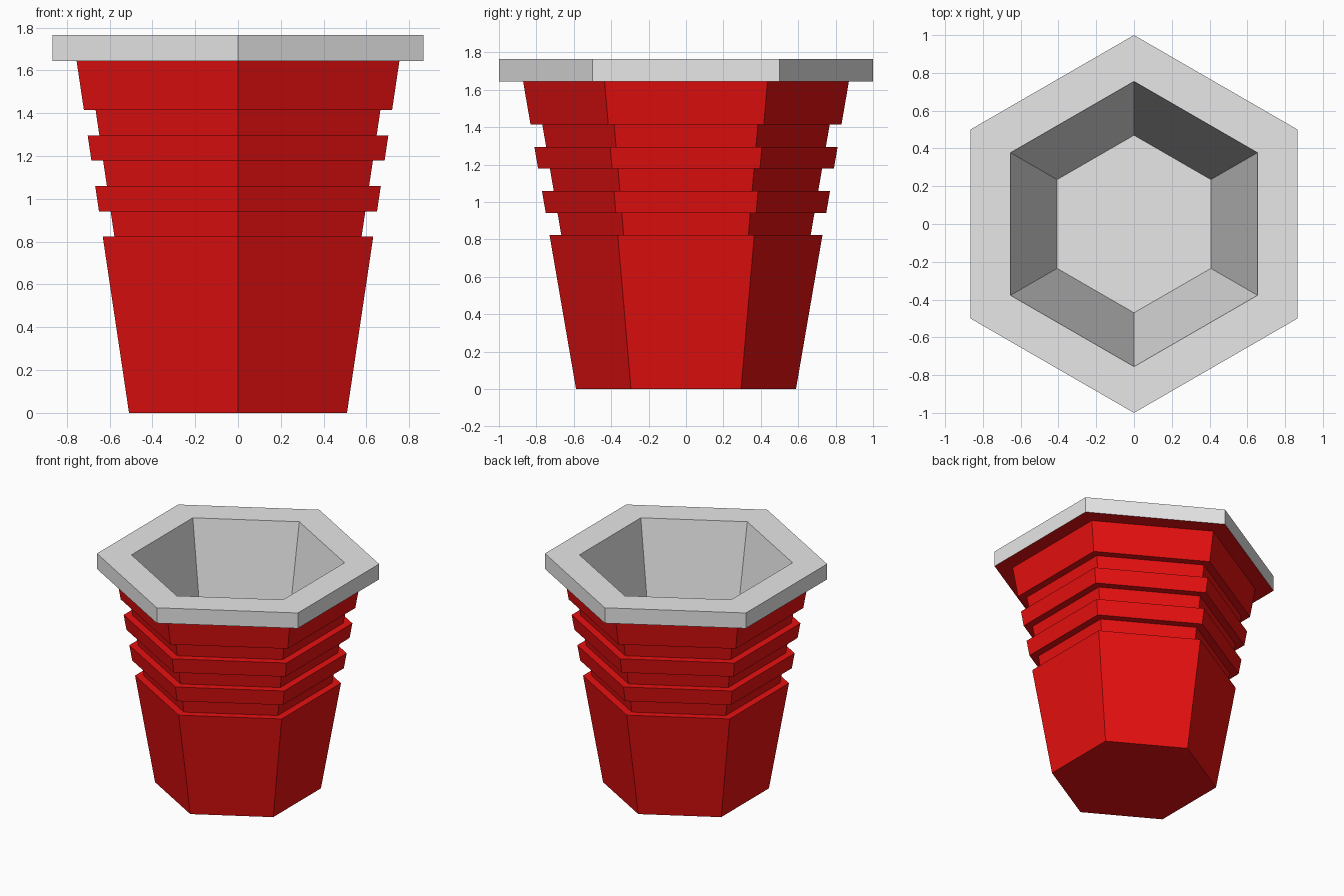
import bpy
import bmesh
from math import cos, sin, pi

if "Cube" in bpy.data.objects:
    bpy.data.objects.remove(bpy.data.objects["Cube"], do_unlink=True)

SIDES = 6
RIM_BOTTOM, RIM_TOP = 1.645, 1.765


def make_material(name, color):
    mat = bpy.data.materials.new(name)
    mat.use_nodes = True
    mat.diffuse_color = color
    mat.node_tree.nodes["Principled BSDF"].inputs["Base Color"].default_value = color
    return mat


def hex_loft(name, profile, mat, cap_start=False, cap_end=False):
    """Sweep a (radius, height) profile around a hexagon with corners on the y axis."""
    bm = bmesh.new()
    rings = []
    for r, z in profile:
        angles = [pi / 2 + 2 * pi * i / SIDES for i in range(SIDES)]
        rings.append([bm.verts.new((r * cos(a), r * sin(a), z)) for a in angles])
    for low, high in zip(rings, rings[1:]):
        for i in range(SIDES):
            j = (i + 1) % SIDES
            bm.faces.new((low[i], low[j], high[j], high[i]))
    if cap_start:
        bm.faces.new(rings[0][::-1])
    if cap_end:
        bm.faces.new(rings[-1])
    mesh = bpy.data.meshes.new(name)
    bm.to_mesh(mesh)
    bm.free()
    mesh.materials.append(mat)
    obj = bpy.data.objects.new(name, mesh)
    bpy.context.collection.objects.link(obj)
    return obj


red = make_material("cup red", (0.8, 0.005, 0.005, 1))
white = make_material("inner white", (0.8, 0.8, 0.8, 1))

# Outer shell: tapered wall with three grooves, ending in the underside of the rim
groove_depth = 0.063
heights = [0, 0.825, 0.942, 1.06, 1.18, 1.295, 1.415, RIM_BOTTOM]
outer_profile = []
for band, (z0, z1) in enumerate(zip(heights, heights[1:])):
    inset = groove_depth if band % 2 else 0
    for z in (z0, z1):
        outer_profile.append((0.588 + 0.172 * z - inset, z))
outer_profile.append((1.0, RIM_BOTTOM))
hex_loft("cup_shell", outer_profile, red, cap_start=True)

# Rim and inner lining down to the floor
lining_profile = [(1.0, RIM_BOTTOM), (1.0, RIM_TOP), (0.755, RIM_TOP), (0.47, 0.12)]
hex_loft("rim_and_lining", lining_profile, white, cap_end=True)
